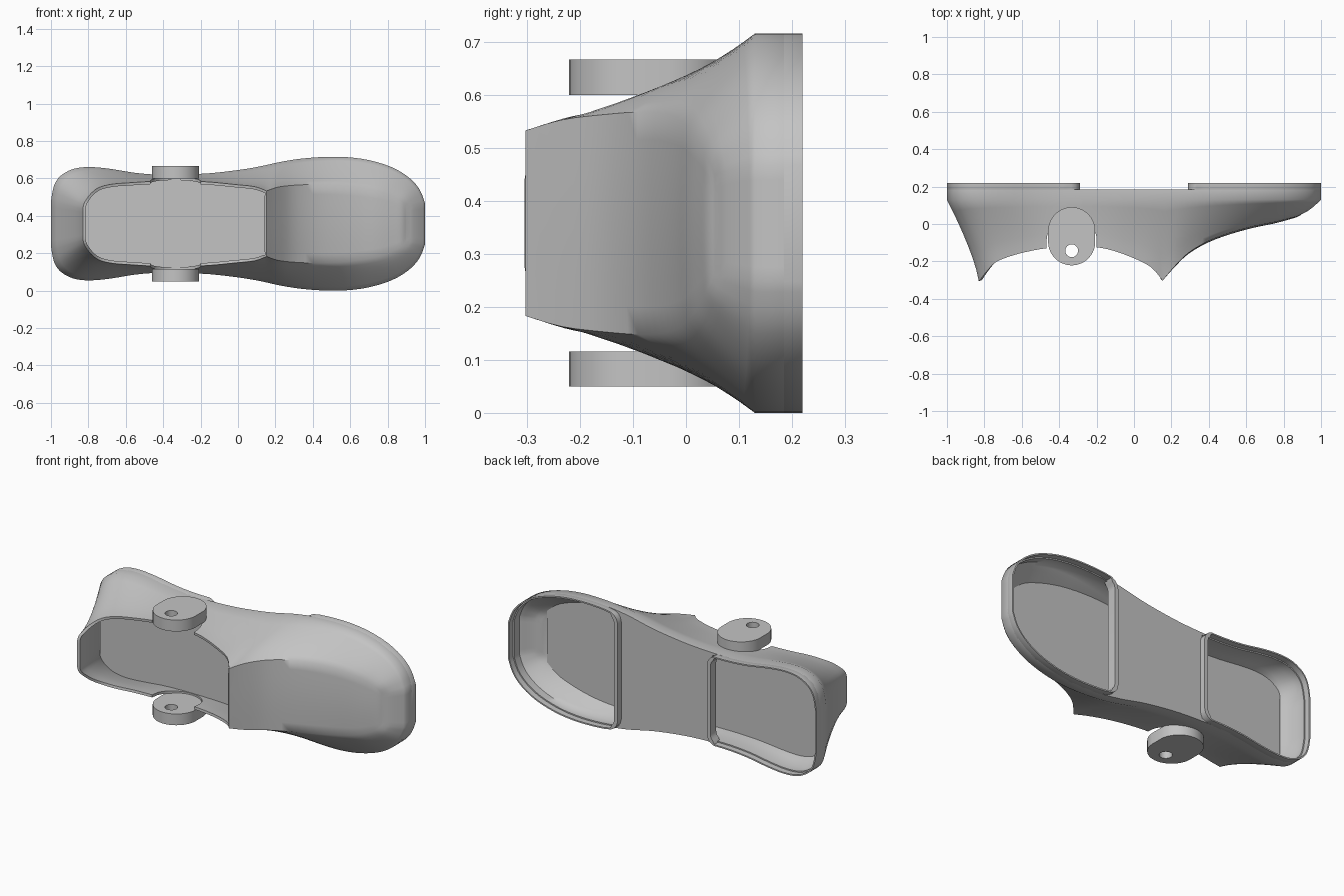
import bpy, bmesh, math
from mathutils import Vector

if "Cube" in bpy.data.objects:
    bpy.data.objects.remove(bpy.data.objects["Cube"])

ZC = 0.358      # mirror height
Y_RIM = 0.13    # where the straight rear band starts
M = 8           # segments across a mirrored row

grey = bpy.data.materials.new("plain grey")
grey.diffuse_color = (0.55, 0.55, 0.55, 1)
grey.use_nodes = True
grey.node_tree.nodes["Principled BSDF"].inputs["Base Color"].default_value = grey.diffuse_color


def finish(name, bm, thickness=0, angle=35, cutter=None):
    me = bpy.data.meshes.new(name)
    bm.to_mesh(me)
    bm.free()
    me.materials.append(grey)
    ob = bpy.data.objects.new(name, me)
    bpy.context.collection.objects.link(ob)
    bpy.ops.object.select_all(action='DESELECT')
    ob.select_set(True)
    bpy.context.view_layer.objects.active = ob
    if thickness:
        mod = ob.modifiers.new("wall", 'SOLIDIFY')
        mod.thickness = thickness
        mod.offset = -1
        bpy.ops.object.modifier_apply(modifier=mod.name)
    if cutter:
        mod = ob.modifiers.new("notch", 'BOOLEAN')
        mod.operation = 'DIFFERENCE'
        mod.solver = 'EXACT'
        mod.object = cutter
        bpy.ops.object.modifier_apply(modifier=mod.name)
    bpy.ops.object.shade_smooth_by_angle(angle=math.radians(angle))
    return ob


def spline(rows, n=3):
    """Catmull-Rom through rows of numbers."""
    out = []
    for i in range(len(rows) - 1):
        a, b, c, d = (rows[max(i - 1, 0)], rows[i], rows[i + 1],
                      rows[min(i + 2, len(rows) - 1)])
        for k in range(n):
            t = k / n
            out.append([0.5 * (2 * q + (r - p) * t + (2 * p - 5 * q + 4 * r - s) * t * t
                               + (3 * q - p - 3 * r + s) * t ** 3)
                        for p, q, r, s in zip(a, b, c, d)])
    return out + [list(rows[-1])]


# half outline: rear x, rear half width, front-edge x, half width, y
heel = [(-1, .12, -.83, .08, -.305), (-.985, .2, -.82, .115, -.295),
        (-.95, .255, -.785, .163, -.25), (-.88, .293, -.74, .195, -.205),
        (-.79, .303, -.67, .212, -.175), (-.68, .293, -.58, .219, -.15),
        (-.55, .272, -.47, .226, -.13), (-.42, .262, -.36, .23, -.125),
        (-.30, .263, -.25, .228, -.12), (-.15, .27, -.14, .222, -.135),
        (0, .287, -.02, .21, -.175), (.1, .303, .09, .198, -.23),
        (.17, .318, .153, .175, -.303)]
toe = [(.17, .318, .153, .175, -.303), (.24, .333, .21, .195, -.235),
       (.34, .348, .29, .205, -.155), (.46, .357, .4, .21, -.09),
       (.58, .356, .52, .208, -.045), (.7, .34, .64, .196, -.012),
       (.82, .303, .75, .175, .01), (.91, .25, .83, .145, .03),
       (.97, .185, .875, .12, .042), (1, .11, .90, .09, .055)]
h = spline(heel)
half = h + spline(toe)[1:]
K, N = len(h) - 1, len(half) - 1


def scaled(r, f):
    return [r[0], r[1] * f, r[2], r[3] * f, r[4]]


fr = [1 - 2 * j / M for j in range(1, M)]
cols = (half + [scaled(half[-1], f) for f in fr]
        + [scaled(r, -1) for r in reversed(half)]
        + [scaled(half[0], -f) for f in fr])
C = len(cols)


def point(c, t):
    p = 1.3 if c[0] < 0 else 1.3 - 0.55 * c[0]
    s = 1 - (1 - t) ** p
    return Vector((c[0] + (c[2] - c[0]) * s, Y_RIM + (c[4] - Y_RIM) * t,
                   ZC + c[1] + (c[3] - c[1]) * s))


def stadium(r, y0, y1, n=48):
    """Rounded slot outline in x, y."""
    pts = []
    for i in range(n):
        a = 2 * math.pi * (i + .5) / n
        pts.append((-.333 + r * math.cos(a),
                    (y1 if math.sin(a) > 0 else y0) + r * math.sin(a)))
    return pts


# helper that notches the shell around the lugs
bm = bmesh.new()
slot = stadium(.134, -.3, -.09)
lo = [bm.verts.new((x, y, 0)) for x, y in slot]
hi = [bm.verts.new((x, y, .72)) for x, y in slot]
bm.faces.new(lo)
bm.faces.new(hi)
for i in range(len(lo)):
    bm.faces.new((lo[i - 1], lo[i], hi[i], hi[i - 1]))
bmesh.ops.recalc_face_normals(bm, faces=bm.faces)
notch = finish("notch_cutter", bm)
notch.hide_render = True

# main shell: band, flared sides and toe cap
bm = bmesh.new()
rings = [[bm.verts.new((c[0], .185, ZC + c[1])) for c in cols]]
for s in range(8):
    rings.append([bm.verts.new(point(c, s / 7)) for c in cols])
for a, b in zip(rings, rings[1:]):
    for i in range(C):
        j = (i + 1) % C
        bm.faces.new((a[i], a[j], b[j], b[i]))
front = rings[-1]
rows = []
for i in range(K, N + 1):
    top, bot = front[i], front[N + M + (N - i)]
    if i == N:
        mid = [front[N + j] for j in range(1, M)]
    else:
        mid = []
        for j in range(1, M):
            p = top.co.lerp(bot.co, j / M)
            p.y -= 0.008 * math.sin(math.pi * j / M) * (N - i) * (i - K) * 4 / (N - K) ** 2
            mid.append(bm.verts.new(p))
    rows.append([top] + mid + [bot])
for a, b in zip(rows, rows[1:]):
    for j in range(M):
        bm.faces.new((a[j], a[j + 1], b[j + 1], b[j]))
bmesh.ops.recalc_face_normals(bm, faces=bm.faces)
bm.faces.ensure_lookup_table()
probe = bm.faces[N + 2]          # rear band at the toe end must face +x
if probe.normal.x < 0:
    bmesh.ops.reverse_faces(bm, faces=bm.faces)
finish("shell_body", bm, 0.015, 50, notch)
bpy.data.objects.remove(notch)


def prism(name, loop, y0, y1):
    bm = bmesh.new()
    a = [bm.verts.new((x, y0, z)) for x, z in loop]
    b = [bm.verts.new((x, y1, z)) for x, z in loop]
    bm.faces.new(a)
    bm.faces.new(b)
    for i in range(len(a)):
        j = (i + 1) % len(a)
        bm.faces.new((a[i], a[j], b[j], b[i]))
    bmesh.ops.recalc_face_normals(bm, faces=bm.faces)
    return finish(name, bm)


# inner divider panel following the shell
loop = []
for c in cols:
    t = min(1, (Y_RIM - .055) / (Y_RIM - c[4]))
    p = point(c, t)
    loop.append((max(-.93, min(.86, p.x * .985)), ZC + (p.z - ZC) * .975))
prism("divider_panel", loop, .05, .06)

# rear web between the two openings
web = [(r[0], r[1] - .002) for r in half if -.34 < r[0] < .34]
prism("rear_web", [(x, ZC + w) for x, w in web]
      + [(x, ZC - w) for x, w in reversed(web)], .165, .185)


# raised rims around the rear openings, thin outside and thicker at the web
def rim(name, upper):
    loop = [Vector((x, w)) for x, w in upper] + [Vector((x, -w)) for x, w in reversed(upper)]
    n = len(loop)
    area = sum(loop[i].cross(loop[(i + 1) % n]) for i in range(n))
    inner = []
    for i in range(n):
        d = (loop[(i + 1) % n] - loop[i]).normalized() + (loop[i] - loop[i - 1]).normalized()
        d.normalize()
        w = .022 if abs(loop[i].x) < .32 else .008
        inner.append(loop[i] + Vector((-d.y, d.x)) * (w if area > 0 else -w))
    bm = bmesh.new()
    rr = [[bm.verts.new((p.x, y, ZC + p.y)) for p in lp]
          for lp, y in ((loop, .18), (loop, .22), (inner, .22), (inner, .165), (loop, .18))]
    for a, b in zip(rr, rr[1:]):
        for i in range(n):
            j = (i + 1) % n
            bm.faces.new((a[i], a[j], b[j], b[i]))
    bmesh.ops.remove_doubles(bm, verts=bm.verts, dist=1e-5)
    bmesh.ops.recalc_face_normals(bm, faces=bm.faces)
    finish(name, bm)


rim("toe_rim", [(.29, .285), (.297, .312), (.313, .332), (.335, .344)]
    + [(r[0], r[1]) for r in half if r[0] > .36])
rim("heel_rim", [(r[0], r[1]) for r in half if r[0] < -.36]
    + [(-.335, .261), (-.313, .25), (-.297, .232), (-.29, .205)])


# pivot lugs with a pin hole
def lug(name, z0, z1):
    bm = bmesh.new()
    outer = stadium(.126, -.095, -.036)
    n = len(outer)
    hole = [(-.333 + .034 * math.cos(2 * math.pi * (i + .5) / n),
             -.143 + .034 * math.sin(2 * math.pi * (i + .5) / n)) for i in range(n)]
    rr = [[bm.verts.new((x, y, z)) for x, y in lp]
          for lp, z in ((outer, z0), (outer, z1), (hole, z1), (hole, z0))]
    for k in range(4):
        a, b = rr[k], rr[(k + 1) % 4]
        for i in range(n):
            j = (i + 1) % n
            bm.faces.new((a[i], a[j], b[j], b[i]))
    bmesh.ops.recalc_face_normals(bm, faces=bm.faces)
    finish(name, bm)


lug("upper_lug", .6, .667)
lug("lower_lug", .05, .116)
